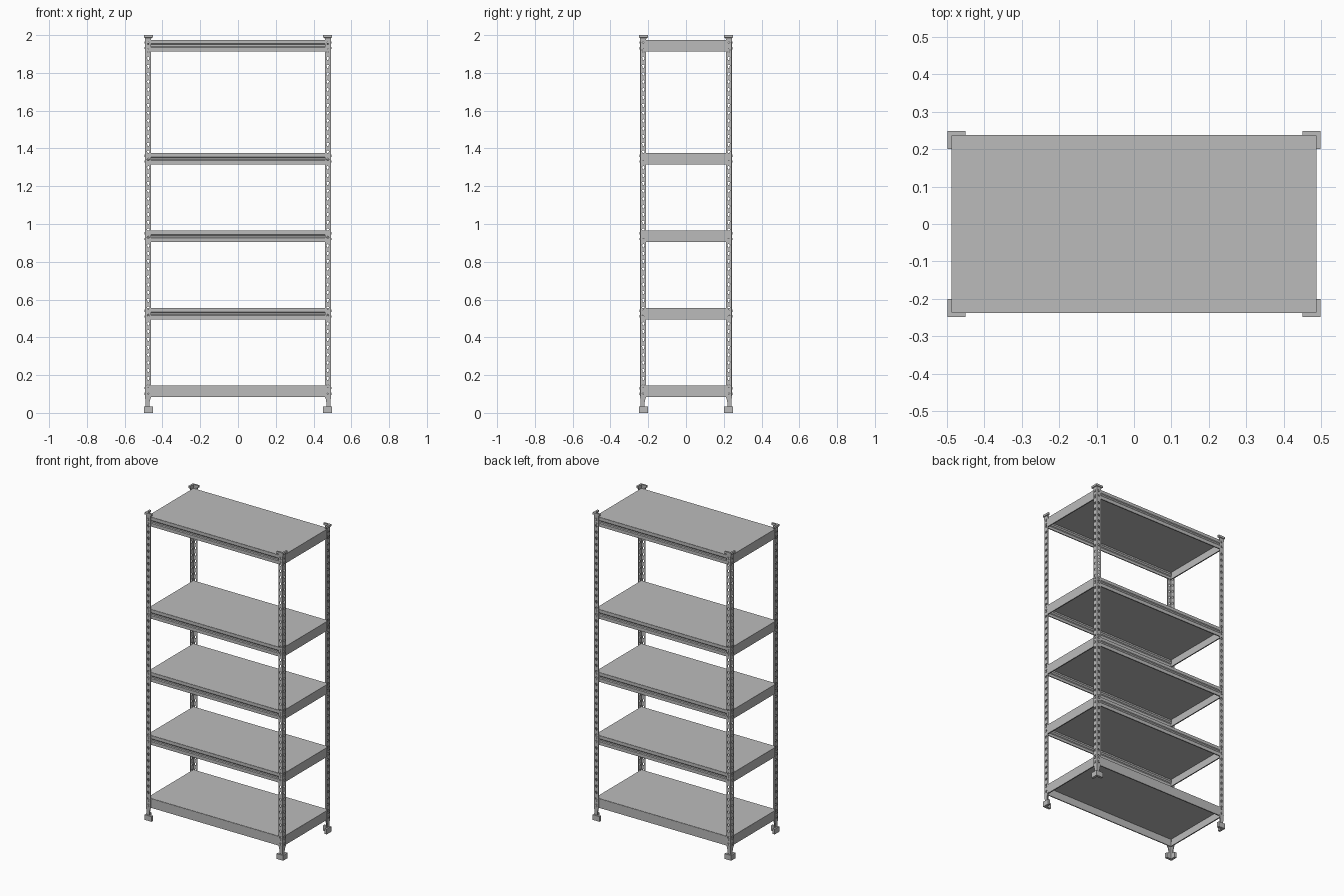
import bpy, bmesh, math
from mathutils import Vector, Matrix

if "Cube" in bpy.data.objects:
    bpy.data.objects.remove(bpy.data.objects["Cube"])

steel = bpy.data.materials.new("grey steel")
steel.diffuse_color = (0.5, 0.5, 0.5, 1)
steel.use_nodes = True
steel.node_tree.nodes["Principled BSDF"].inputs["Base Color"].default_value = steel.diffuse_color

X, Y = 0.490, 0.241          # outer faces of the posts
FLANGE, GAUGE = 0.030, 0.003
LEVELS = [0.145, 0.555, 0.965, 1.375, 1.975]


def finish(name, bm, thick=0, mirror=True):
    """Turn a bmesh into an object, thickened and mirrored to all corners."""
    bmesh.ops.remove_doubles(bm, verts=bm.verts, dist=1e-5)
    bmesh.ops.recalc_face_normals(bm, faces=bm.faces)
    me = bpy.data.meshes.new(name)
    bm.to_mesh(me)
    bm.free()
    me.materials.append(steel)
    ob = bpy.data.objects.new(name, me)
    bpy.context.collection.objects.link(ob)
    if thick:
        m = ob.modifiers.new("gauge", 'SOLIDIFY')
        m.thickness, m.offset = thick, 0
    if mirror:
        m = ob.modifiers.new("corners", 'MIRROR')
        m.use_axis = (True, True, False)
        m.use_mirror_merge = False
    return ob


def box(bm, lo, hi):
    lo, hi = Vector(lo), Vector(hi)
    mat = Matrix.Translation((lo + hi) / 2) @ Matrix.Diagonal((*(hi - lo), 1))
    bmesh.ops.create_cube(bm, size=1, matrix=mat)


def angle_loft(bm, rings):
    """L-shaped section lofted through (z, outer x, outer y, arm, thickness)."""
    loops = []
    for z, x, y, a, t in rings:
        pts = [(x, y), (x - a, y), (x - a, y - t), (x - t, y - t), (x - t, y - a), (x, y - a)]
        loops.append([bm.verts.new((px, py, z)) for px, py in pts])
    for a, b in zip(loops, loops[1:]):
        for i in range(6):
            j = (i + 1) % 6
            bm.faces.new((a[i], a[j], b[j], b[i]))
    bm.faces.new(loops[0])
    bm.faces.new(loops[-1])


def sweep(name, profile, along_x, length):
    """Beam half: profile of (inset, z), run from the middle to the corner."""
    bm = bmesh.new()
    ends = []
    for s in (0, length):
        ends.append([bm.verts.new((s, Y - d, z) if along_x else (X - d, s, z)) for d, z in profile])
    a, b = ends
    for i in range(len(profile) - 1):
        bm.faces.new((a[i], a[i + 1], b[i + 1], b[i]))
    return finish(name, bm, 0.0025)


# Posts: two flanges with a row of teardrop holes
z0, z1, count = 0.080, 1.980, 46
pitch = (z1 - z0) / count
hole = [(0.0035, -.009), (0.0055, 0), (0.006, .005), (0.003, .009),
        (-0.003, .009), (-0.006, .005), (-0.0055, 0), (-0.0035, -.009)]
w, h = FLANGE / 2, pitch / 2
rim = [(w, -h), (w, 0), (w, h), (0, h), (-w, h), (-w, 0), (-w, -h), (0, -h)]
hole = hole[:3] + [(0, .009)] + hole[5:] + [(0, -.009)]
bm = bmesh.new()
for side in (0, 1):
    for k in range(count):
        zc = z0 + (k + 0.5) * pitch

        def place(p):
            u = FLANGE / 2 - p[0]
            return bm.verts.new((X - u, Y, zc + p[1]) if side else (X, Y - u, zc + p[1]))
        o, i = [place(p) for p in rim], [place(p) for p in hole]
        for n in range(8):
            m = (n + 1) % 8
            bm.faces.new((o[n], o[m], i[m], i[n]))
finish("perforated_posts", bm, GAUGE)

# Feet: L-shaped block with a tapered neck
bm = bmesh.new()
angle_loft(bm, [(0, 0.498, 0.248, 0.048, 0.016), (0.034, 0.498, 0.248, 0.048, 0.016)])
angle_loft(bm, [(0.034, 0.489, 0.240, 0.020, 0.007), (0.055, 0.490, 0.241, 0.022, 0.007),
                (0.090, 0.492, 0.243, 0.031, 0.007)])
finish("feet", bm)

# Caps on the post tops
bm = bmesh.new()
angle_loft(bm, [(1.965, 0.492, 0.243, 0.031, 0.006), (1.985, 0.493, 0.244, 0.034, 0.007),
                (1.987, 0.498, 0.248, 0.048, 0.012), (2.0, 0.498, 0.248, 0.048, 0.012)])
finish("post_caps", bm)

# Shelves: board, long beams, short beams
for n, t in enumerate(LEVELS):
    bm = bmesh.new()
    box(bm, (-0.486, -0.236, t - 0.010), (0.486, 0.236, t))
    finish(f"shelf_board_{n + 1}", bm, mirror=False)

    b = t - 0.060
    plain = [(0.005, t - 0.002), (0.005, b), (0.011, b)]
    ribbed = [(0.005, t - 0.002), (0.005, t - 0.020), (0.009, t - 0.025),
              (0.009, t - 0.035), (0.005, t - 0.040), (0.005, b), (0.011, b)]
    sweep(f"long_beams_{n + 1}", ribbed if n else plain, True, 0.484)
    sweep(f"short_beams_{n + 1}", plain, False, 0.229)

# Rivets holding the beams to both post flanges
bm = bmesh.new()
for t in LEVELS:
    for dz in (0.014, 0.044):
        for side in (0, 1):
            if side:
                pos, axis = (X - 0.015, Y + 0.001, t - dz), 'X'
            else:
                pos, axis = (X + 0.001, Y - 0.015, t - dz), 'Y'
            mat = Matrix.Translation(pos) @ Matrix.Rotation(math.pi / 2, 4, axis)
            bmesh.ops.create_cone(bm, cap_ends=True, segments=10, radius1=0.006,
                                  radius2=0.006, depth=0.010, matrix=mat)
finish("rivets", bm)
